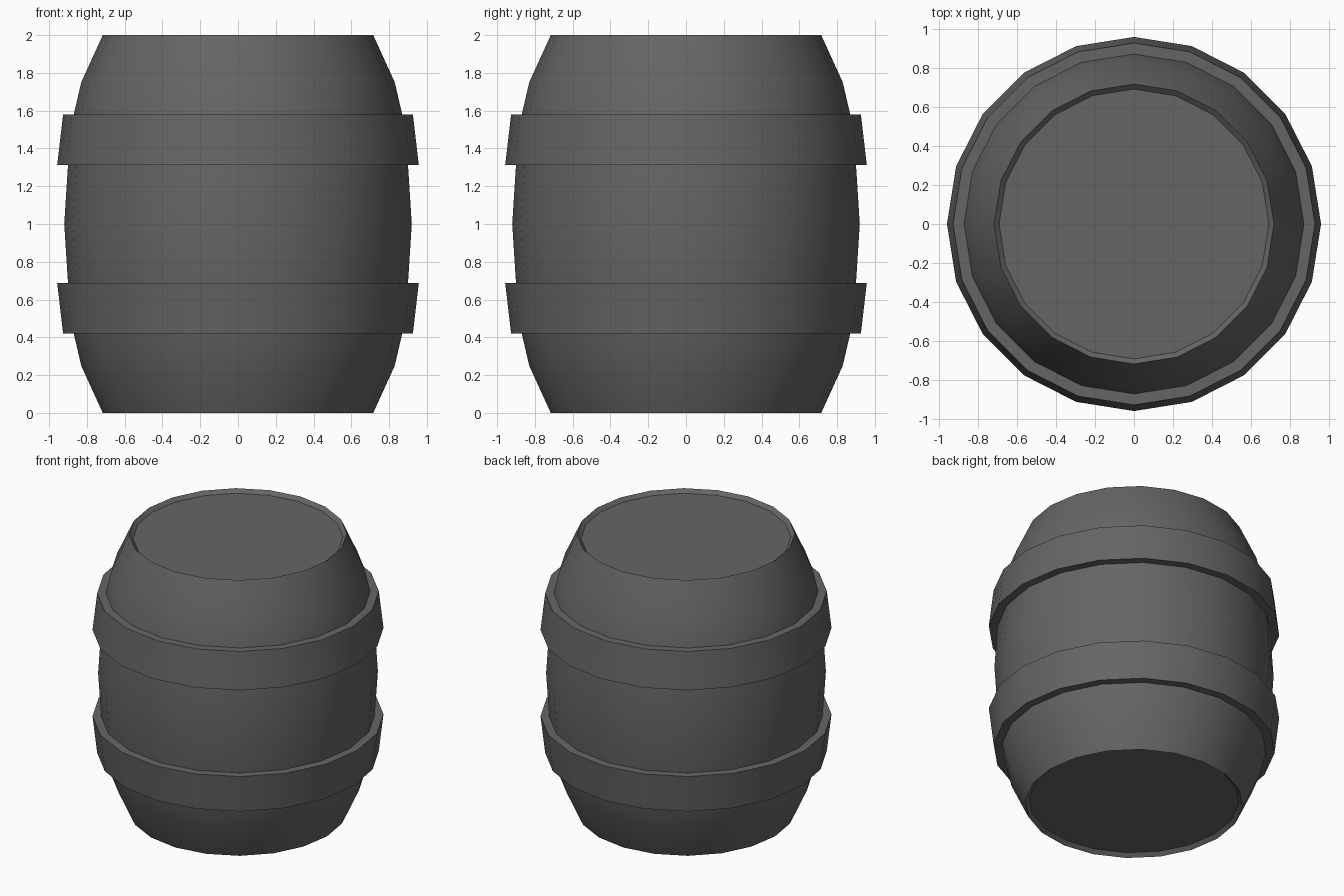
import bpy
import bmesh
import math

SIDES = 20

cube = bpy.data.objects.get("Cube")
if cube:
    bpy.data.objects.remove(cube, do_unlink=True)


def make_material(name, colour):
    mat = bpy.data.materials.new(name)
    mat.use_nodes = True
    mat.diffuse_color = colour
    mat.node_tree.nodes["Principled BSDF"].inputs["Base Color"].default_value = colour
    return mat


def lathe(name, profile, mat, closed=False):
    """Spin a (radius, height) profile around z; open profiles get end caps."""
    bm = bmesh.new()
    rings = []
    for r, z in profile:
        angles = [2 * math.pi * i / SIDES for i in range(SIDES)]
        rings.append([bm.verts.new((r * math.cos(a), r * math.sin(a), z)) for a in angles])
    pairs = list(zip(rings, rings[1:]))
    if closed:
        pairs.append((rings[-1], rings[0]))
    else:
        bm.faces.new(rings[0])
        bm.faces.new(rings[-1])
    for low, high in pairs:
        for i in range(SIDES):
            j = (i + 1) % SIDES
            bm.faces.new((low[i], low[j], high[j], high[i]))
    bmesh.ops.recalc_face_normals(bm, faces=bm.faces)
    mesh = bpy.data.meshes.new(name)
    bm.to_mesh(mesh)
    bm.free()
    mesh.materials.append(mat)
    obj = bpy.data.objects.new(name, mesh)
    bpy.context.collection.objects.link(obj)
    bpy.ops.object.select_all(action="DESELECT")
    obj.select_set(True)
    bpy.context.view_layer.objects.active = obj
    bpy.ops.object.shade_smooth_by_angle(angle=math.radians(30))
    return obj


grey = make_material("dark grey", (0.13, 0.13, 0.13, 1))

# Barrel body: recessed lid, rim and bulging staves, mirrored about mid height
half = [(0.69, 0.025), (0.716, 0), (0.83, 0.25), (0.888, 0.5)]
body = half + [(0.92, 1)] + [(r, 2 - z) for r, z in reversed(half)]
lathe("barrel_body", body, grey)

# Hoops: flared bands, wider towards the middle of the barrel
hoop = [(0.85, 0.42), (0.926, 0.42), (0.957, 0.687), (0.85, 0.687)]
lathe("lower_hoop", hoop, grey, closed=True)
lathe("upper_hoop", [(r, 2 - z) for r, z in hoop], grey, closed=True)
